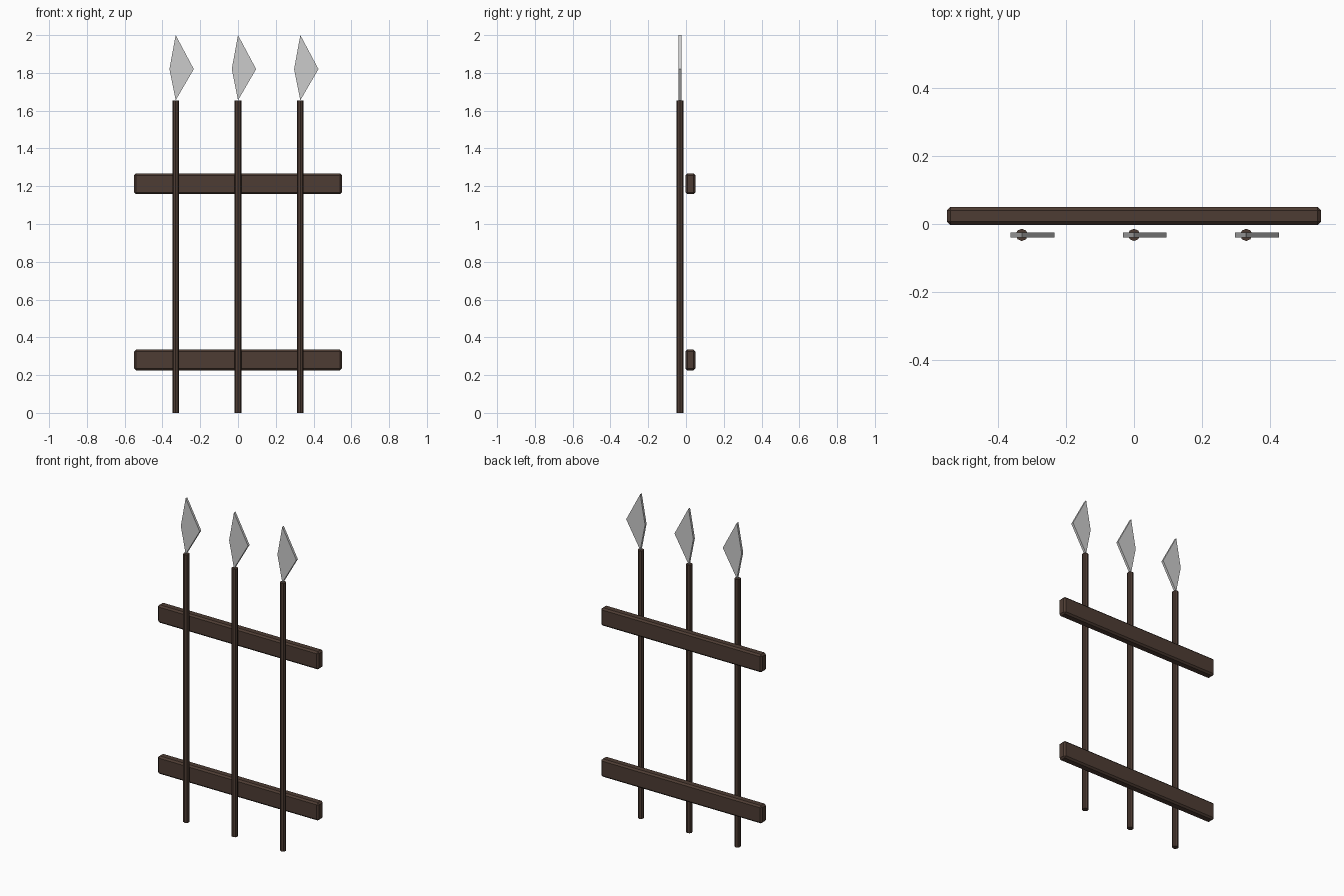
import bpy, bmesh, math

if "Cube" in bpy.data.objects:
    bpy.data.objects.remove(bpy.data.objects["Cube"])

wood = bpy.data.materials.new("dark_wood")
wood.diffuse_color = (0.075, 0.045, 0.033, 1)
wood.use_nodes = True
wood.node_tree.nodes["Principled BSDF"].inputs["Base Color"].default_value = wood.diffuse_color

SPEAR_Y = -0.032


def rail(name, z):
    # bevelled horizontal plank
    bpy.ops.mesh.primitive_cube_add(size=1, location=(0, 0.0235, z))
    o = bpy.context.object
    o.name = name
    o.scale = (1.1, 0.053, 0.11)
    bpy.ops.object.transform_apply(location=False, rotation=False, scale=True)
    b = o.modifiers.new("bevel", 'BEVEL')
    b.width = 0.01
    b.segments = 1
    o.data.materials.append(wood)


def shaft(name, x):
    # slim faceted pole
    bpy.ops.mesh.primitive_cylinder_add(vertices=8, radius=0.018, depth=1.655,
                                        location=(x, SPEAR_Y, 1.655 / 2))
    o = bpy.context.object
    o.name = name
    o.data.materials.append(wood)


def head(name, x):
    # flat, lopsided diamond blade
    outline = [(0, 1.655), (0.096, 1.82), (0, 2.0), (-0.033, 1.82)]
    t = 0.0075
    bm = bmesh.new()
    f = bm.faces.new([bm.verts.new((px, -t, pz)) for px, pz in outline])
    r = bmesh.ops.extrude_face_region(bm, geom=[f])
    for v in r["geom"]:
        if isinstance(v, bmesh.types.BMVert):
            v.co.y = t
    bmesh.ops.recalc_face_normals(bm, faces=bm.faces)
    me = bpy.data.meshes.new(name)
    bm.to_mesh(me)
    bm.free()
    o = bpy.data.objects.new(name, me)
    o.location = (x, SPEAR_Y, 0)
    bpy.context.collection.objects.link(o)


# rails
rail("lower_rail", 0.28)
rail("upper_rail", 1.213)

# three spears
for side, x in (("left", -0.33), ("middle", 0), ("right", 0.33)):
    shaft(side + "_shaft", x)
    head(side + "_spearhead", x)
